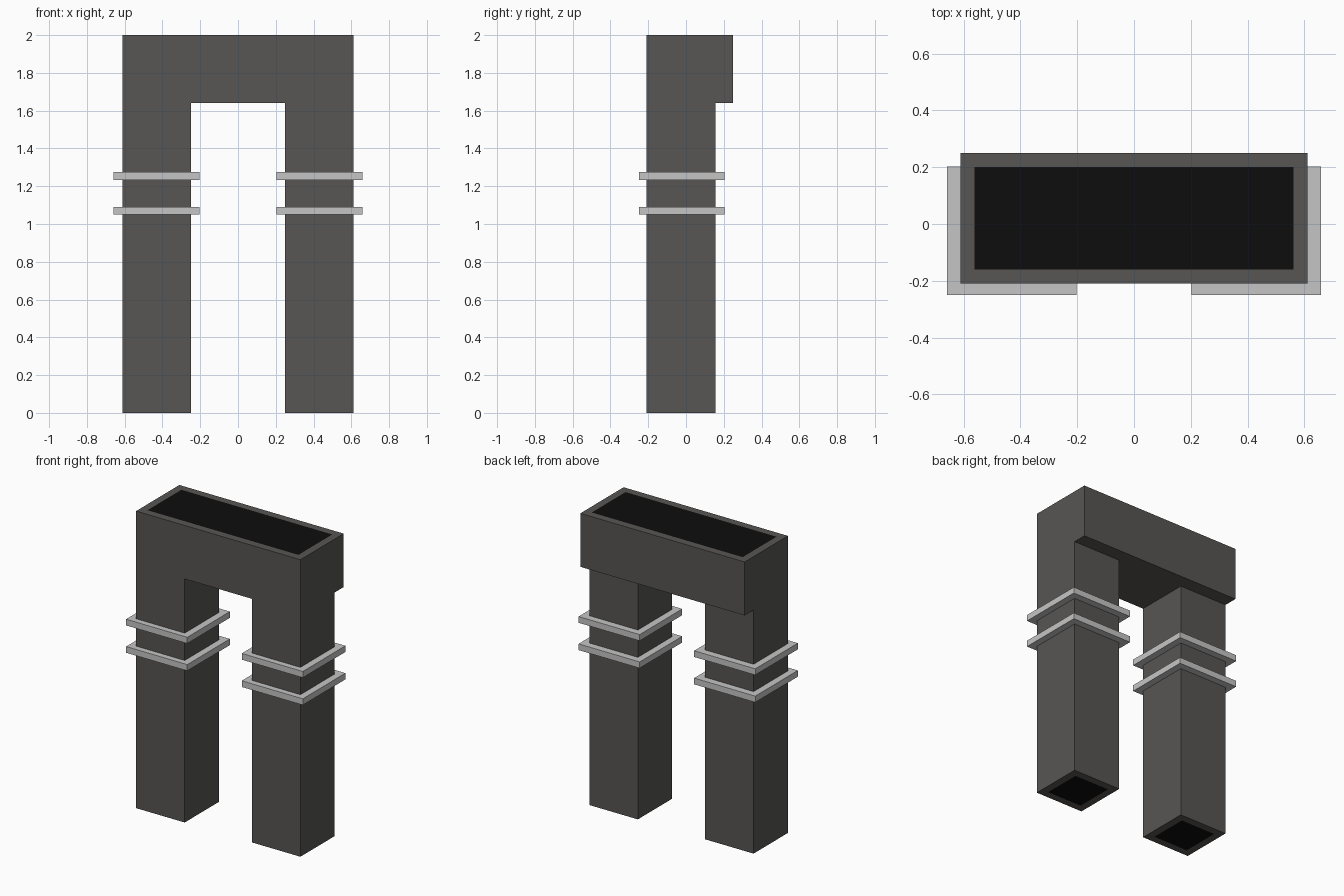
import bpy, bmesh
from mathutils import Vector

if "Cube" in bpy.data.objects:
    bpy.data.objects.remove(bpy.data.objects["Cube"])


def material(name, rgb):
    m = bpy.data.materials.new(name)
    m.diffuse_color = (*rgb, 1)
    m.use_nodes = True
    m.node_tree.nodes["Principled BSDF"].inputs["Base Color"].default_value = m.diffuse_color
    return m


GREY = material("dark grey", (0.095, 0.092, 0.088))
BLACK = material("black", (0.004, 0.004, 0.004))
LIGHT = material("light grey", (0.56, 0.56, 0.56))


def box(bm, lo, hi):
    lo, hi = Vector(lo), Vector(hi)
    verts = bmesh.ops.create_cube(bm, size=1)["verts"]
    bmesh.ops.scale(bm, vec=hi - lo, verts=verts)
    bmesh.ops.translate(bm, vec=(lo + hi) / 2, verts=verts)


def finish(bm, name, mats):
    bmesh.ops.recalc_face_normals(bm, faces=bm.faces)
    me = bpy.data.meshes.new(name)
    bm.to_mesh(me)
    bm.free()
    for m in mats:
        me.materials.append(m)
    ob = bpy.data.objects.new(name, me)
    bpy.context.collection.objects.link(ob)
    return ob


# Waist block, cut so the legs can be pulled down from its underside
X, GAP, FRONT, LEG_BACK, BACK = 0.612, 0.25, -0.21, 0.155, 0.25
bm = bmesh.new()
box(bm, (-X, FRONT, 1.64), (X, BACK, 2))
for co, no in (((-GAP, 0, 0), (1, 0, 0)), ((GAP, 0, 0), (1, 0, 0)),
               ((0, LEG_BACK, 0), (0, 1, 0))):
    bmesh.ops.bisect_plane(bm, geom=bm.verts[:] + bm.edges[:] + bm.faces[:],
                           plane_co=co, plane_no=no)
legs = []
for f in bm.faces:
    c = f.calc_center_median()
    if f.normal.z < -0.9 and abs(c.x) > GAP and c.y < LEG_BACK:
        legs.append(f)
ext = bmesh.ops.extrude_discrete_faces(bm, faces=legs)["faces"]
for f in ext:
    for v in f.verts:
        v.co.z = 0
bmesh.ops.recalc_face_normals(bm, faces=bm.faces)
bmesh.ops.dissolve_limit(bm, angle_limit=0.01, verts=bm.verts, edges=bm.edges)

# Black openings at the waist and at both leg ends
bm.normal_update()
for f in [f for f in bm.faces if abs(f.normal.z) > 0.9
          and (f.calc_center_median().z > 1.9 or f.calc_center_median().z < 0.1)]:
    bmesh.ops.inset_region(bm, faces=[f], thickness=0.05, use_even_offset=True)
    f.material_index = 1
finish(bm, "trousers", [GREY, BLACK])

# Two square bands around each leg
for side, s in (("left", -1), ("right", 1)):
    for level, z in (("upper", 1.254), ("lower", 1.07)):
        bm = bmesh.new()
        x0, x1 = sorted((s * 0.203, s * 0.658))
        box(bm, (x0, -0.25, z - 0.021), (x1, 0.203, z + 0.021))
        finish(bm, f"{side}_{level}_band", [LIGHT])
